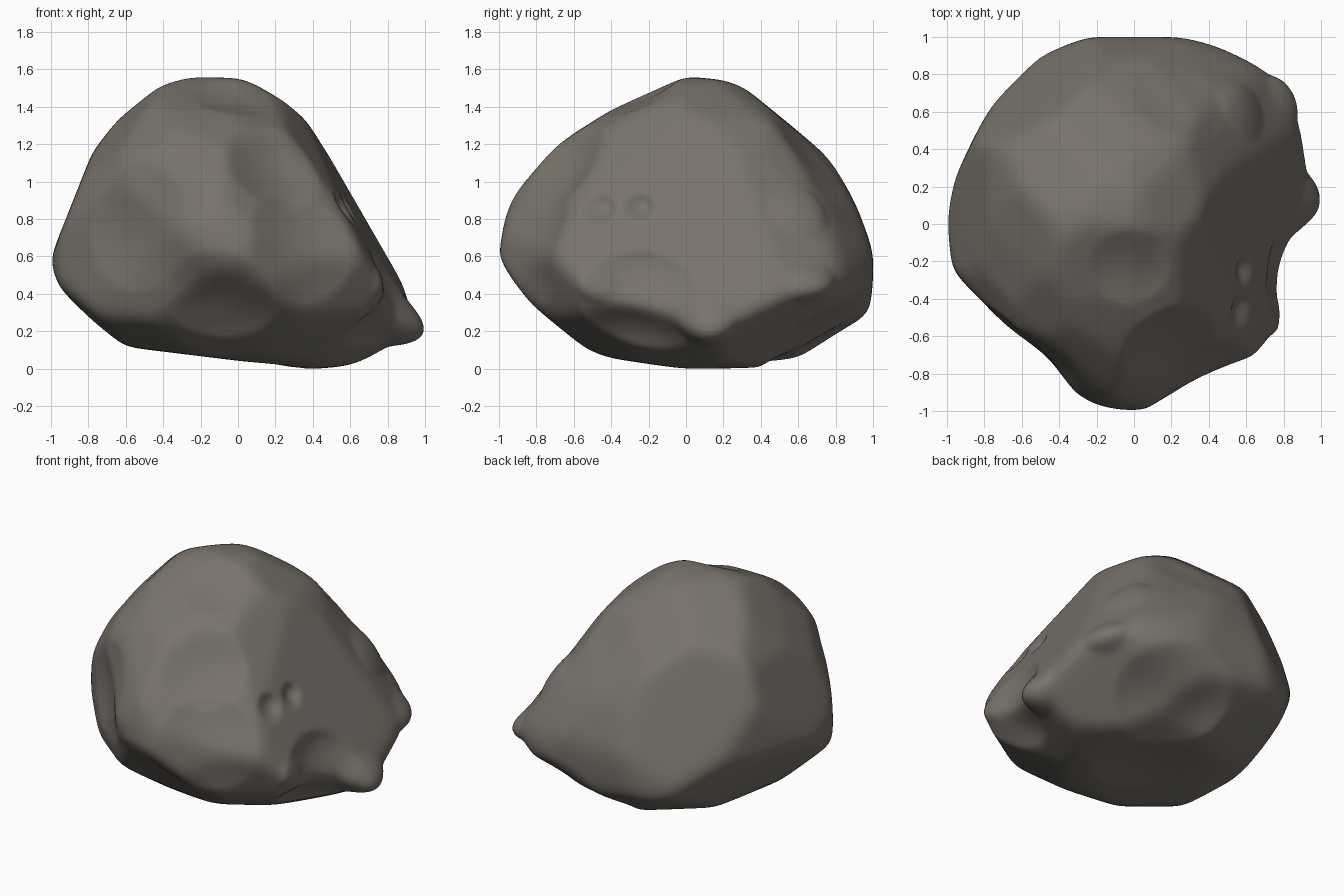
import bpy
import bmesh
from math import sqrt
from mathutils import Vector
from mathutils.geometry import convex_hull_2d

default_cube = bpy.data.objects.get("Cube")
if default_cube:
    bpy.data.objects.remove(default_cube, do_unlink=True)

CORE = Vector((-0.05, 0, 0.72))       # point the boulder is shaped around
MIDDLE = Vector((0, 0, 0.775))
BASE = Vector((0, 0, 0))
DIAGONAL = 1 / sqrt(2)
TILT_OUT, TILT_UP = 0.5 * DIAGONAL, sqrt(3) / 2
WEAR_ALLOWANCE = 1.012                # spare stone for the weathering to remove

planes = []                           # (outward normal, distance from CORE)


def add_outline(points, origin, right, up):
    """Turn every edge of a convex outline into a cutting plane."""
    right, up = Vector(right), Vector(up)
    outline = [Vector(p) for p in points]
    outline = [outline[i] for i in convex_hull_2d(outline)]
    offset = CORE - origin
    middle = Vector((offset.dot(right), offset.dot(up)))
    for a, b in zip(outline, outline[1:] + outline[:1]):
        edge = b - a
        normal = Vector((edge.y, -edge.x)).normalized()
        distance = normal.dot(a - middle)
        if distance < 0:
            normal, distance = -normal, -distance
        planes.append((right * normal.x + up * normal.y, distance))


def add_cut(point, normal):
    """Cut through a point, facing along a normal."""
    normal = Vector(normal).normalized()
    planes.append((normal, normal.dot(Vector(point) - CORE)))


# Front outline
add_outline([(1, .2), (.86, .5), (.46, 1.22), (.42, 1.3), (.3, 1.42), (.15, 1.49),
             (0, 1.54), (-.25, 1.55), (-.42, 1.5), (-.6, 1.37), (-.77, 1.15), (-1, .57),
             (-.95, .44), (-.82, .28), (-.6, .12), (.38, 0), (.6, .02), (.9, .1)],
            BASE, (1, 0, 0), (0, 0, 1))
# Side outline
add_outline([(1, .6), (.9, .87), (.75, 1.15), (.6, 1.34), (.4, 1.46), (.2, 1.53),
             (0, 1.55), (-.4, 1.37), (-.7, 1.18), (-.88, 1.01), (-.95, .84), (-1, .57),
             (-.95, .46), (-.8, .27), (-.6, .13), (-.4, .06), (0, 0), (.4, .01),
             (.6, .04), (.82, .12), (.97, .27)], BASE, (0, 1, 0), (0, 0, 1))
# Plan outline
add_outline([(1, .1), (.96, .38), (.88, .73), (.45, .94), (.25, .99), (-.25, .99),
             (-.55, .87), (-.72, .7), (-.85, .45), (-.95, .24), (-1, .05), (-.96, -.25),
             (-.35, -.87), (-.25, -.95), (0, -1), (.1, -.97), (.55, -.78), (.86, -.5)],
            BASE, (1, 0, 0), (0, 1, 0))
# Outlines along the diagonals
add_outline([(-.91, -.07), (-.86, .21), (-.75, .4), (-.55, .59), (-.29, .79), (.08, .8),
             (.39, .64), (.67, .4), (.88, .13), (1.13, -.25), (1, -.52), (.76, -.79),
             (.15, -.86), (-.24, -.83), (-.55, -.68), (-.79, -.51)], MIDDLE,
            (DIAGONAL, DIAGONAL, 0), (-TILT_OUT, TILT_OUT, TILT_UP))
add_outline([(-1.13, -.32), (-.54, .38), (-.23, .66), (.03, .68), (.34, .64), (.56, .56),
             (.74, .41), (.87, .15), (.91, -.29), (.86, -.53), (.53, -.73), (.07, -.89),
             (-.38, -.86), (-.79, -.73)], MIDDLE,
            (-DIAGONAL, -DIAGONAL, 0), (TILT_OUT, -TILT_OUT, TILT_UP))
add_outline([(-.98, -.13), (-.21, .63), (.09, .72), (.26, .71), (.59, .63), (.68, .54),
             (.85, .16), (1, -.19), (.9, -.36), (.66, -.62), (.48, -.79), (.29, -.86),
             (-.15, -.84), (-.76, -.61)], MIDDLE,
            (-DIAGONAL, DIAGONAL, 0), (TILT_OUT, TILT_OUT, TILT_UP))

# Broad faces between the outlines
add_cut((.46, .3, 1.18), (.874, -.085, .478))    # broken side
add_cut((.86, .7, .5), (.55, .63, .55))          # behind the broken side
add_cut((.78, -.62, .62), (.44, -.7, .56))       # in front of the broken side
add_cut((.98, .1, .18), (.5, .44, -.74))         # under the broken side
add_cut((-.5, .46, 1.35), (-.5, .5, .7))         # rear shoulder
add_cut((-.47, -.42, 1.29), (-.5, -.5, .7))      # front shoulder

# Chipped hollows and raised spurs: place on the surface, radius, depth
chips = [
    ((-.55, -.66, .75), .34, .05),    # front, one dish each side
    ((.35, -.84, .65), .32, .05),
    ((-.1, -.88, .32), .32, .06),     # low front
    ((.2, -.66, 1.1), .28, .05),      # brow scoops
    ((-.02, -.22, 1.43), .22, .03),
    ((.85, -.26, .32), .34, .1),      # under the broken side
    ((.6, -.47, .87), .1, .05),       # nicks in the broken side
    ((.6, -.25, .87), .08, .04),
    ((.3, .72, 1.15), .3, .02),       # rear
    ((.28, .72, .16), .38, .09),
    ((.02, .12, .03), .34, .03),      # underside
    ((.88, .72, .46), .18, -.07),     # spurs around the broken side
    ((.64, .64, .88), .2, -.04),
    ((.84, -.52, .46), .14, -.03),
    ((.98, .1, .2), .2, -.08),
]
chips = [(Vector(place), radius, depth) for place, radius, depth in chips]


def carve(direction):
    """Point on the nearest cutting plane along a direction."""
    reach = 9
    for normal, distance in planes:
        facing = normal.dot(direction)
        if facing * reach > distance:
            reach = distance / facing
    return CORE + direction * reach * WEAR_ALLOWANCE


def weather(passes):
    for _ in range(passes):
        bmesh.ops.smooth_vert(bm, verts=bm.verts, factor=0.5,
                              use_axis_x=True, use_axis_y=True, use_axis_z=True)


# Boulder body
bm = bmesh.new()
bmesh.ops.create_icosphere(bm, subdivisions=7, radius=1)
for vert in bm.verts:
    vert.co = carve(vert.co.normalized())
weather(30)

# Chip the hollows and raise the spurs
for vert in bm.verts:
    inward = (CORE - vert.co).normalized()
    push = 0
    for place, radius, depth in chips:
        near = 1 - (vert.co - place).length_squared / radius ** 2
        push += depth * max(0, near)
    vert.co += inward * push
weather(4)

# Stand it on the ground
lowest = min(vert.co.z for vert in bm.verts)
bmesh.ops.translate(bm, verts=bm.verts, vec=(0, 0, -lowest))

mesh = bpy.data.meshes.new("boulder")
bm.to_mesh(mesh)
bm.free()
boulder = bpy.data.objects.new("boulder", mesh)
bpy.context.collection.objects.link(boulder)

# Stone colour
stone = bpy.data.materials.new("warm grey stone")
stone.use_nodes = True
colour = (0.19, 0.17, 0.145, 1)
stone.diffuse_color = colour
shader = stone.node_tree.nodes["Principled BSDF"]
shader.inputs["Base Color"].default_value = colour
shader.inputs["Roughness"].default_value = 0.9
mesh.materials.append(stone)

bpy.ops.object.select_all(action='DESELECT')
boulder.select_set(True)
bpy.context.view_layer.objects.active = boulder
bpy.ops.object.shade_smooth_by_angle(angle=0.6)
